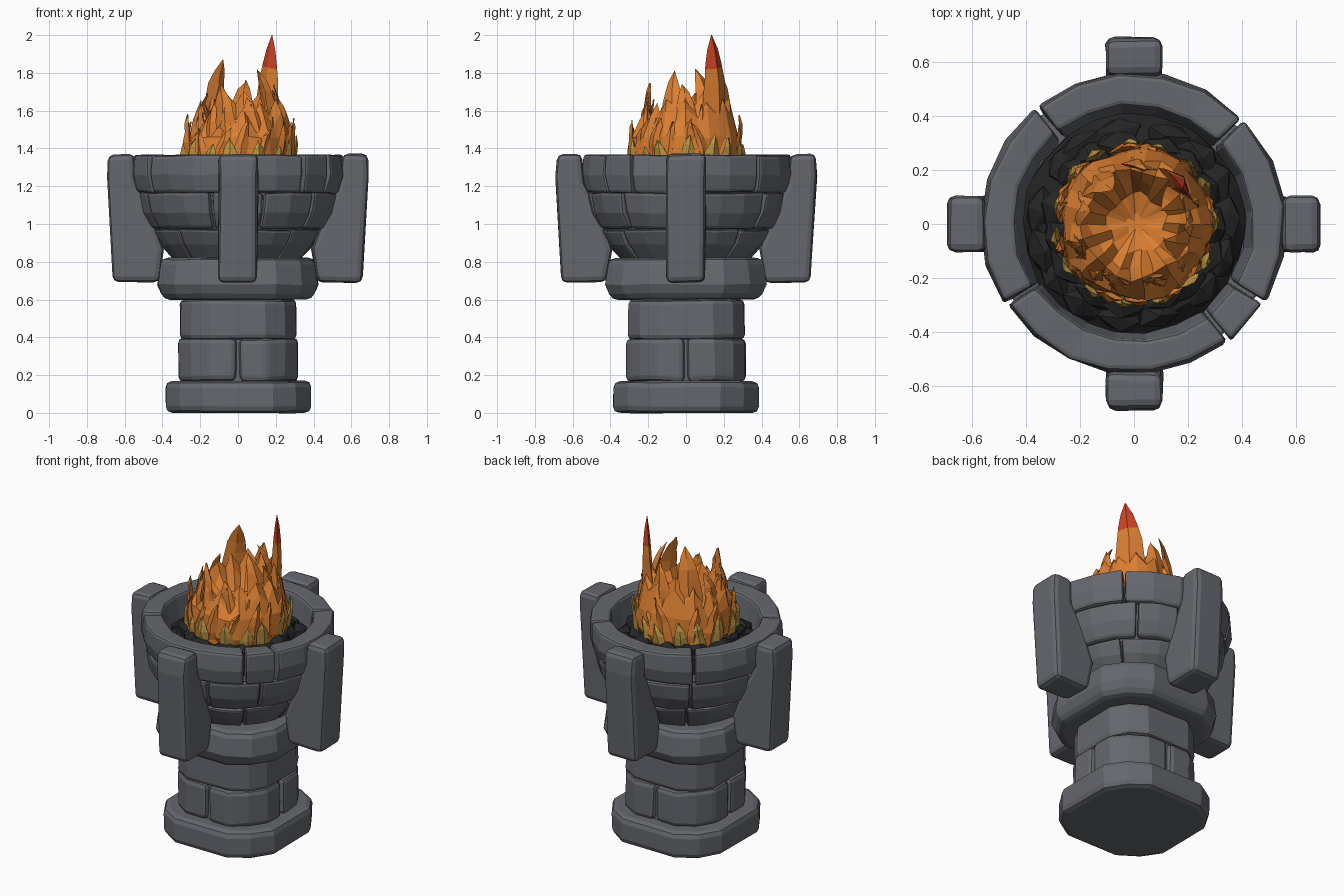
import bpy, bmesh, random
from math import sin, cos, pi, radians, atan2, hypot
from mathutils import Vector, Matrix

random.seed(4)
cube = bpy.data.objects.get("Cube")
if cube:
    bpy.data.objects.remove(cube, do_unlink=True)


def material(name, rgb):
    m = bpy.data.materials.new(name)
    m.use_nodes = True
    m.diffuse_color = (*rgb, 1)
    bsdf = next(n for n in m.node_tree.nodes if n.type == 'BSDF_PRINCIPLED')
    bsdf.inputs["Base Color"].default_value = (*rgb, 1)
    bsdf.inputs["Roughness"].default_value = 0.9
    return m


STONE = material("stone grey", (0.13, 0.137, 0.157))
COAL = material("coal black", (0.018, 0.018, 0.019))
ORANGE = material("flame orange", (0.72, 0.215, 0.032))
YELLOW = material("ember yellow", (0.52, 0.31, 0.055))
RED = material("flame red", (0.6, 0.055, 0.018))


def loft(bm, rings):
    """Skin a row of equal point rings and cap both ends."""
    vs = [[bm.verts.new(p) for p in ring] for ring in rings]
    n = len(vs[0])
    for a, b in zip(vs, vs[1:]):
        for i in range(n):
            j = (i + 1) % n
            bm.faces.new((a[i], a[j], b[j], b[i]))
    bm.faces.new(vs[0][::-1])
    bm.faces.new(vs[-1])


def finish(name, bm, mats, jitter=0.0, bevel=0.0):
    """Turn a bmesh into an object with a chipped, bevelled look."""
    for v in bm.verts:
        v.co += Vector([random.uniform(-jitter, jitter) for _ in range(3)])
    bmesh.ops.recalc_face_normals(bm, faces=bm.faces)
    me = bpy.data.meshes.new(name)
    bm.to_mesh(me)
    bm.free()
    for m in mats:
        me.materials.append(m)
    ob = bpy.data.objects.new(name, me)
    bpy.context.collection.objects.link(ob)
    if bevel:
        mod = ob.modifiers.new("worn edges", 'BEVEL')
        mod.width, mod.segments, mod.limit_method = bevel, 2, 'ANGLE'
        mod.angle_limit = radians(35)
    return ob


# Square pedestal slabs with rounded corners
def footprint(h, z):
    c, k = h * 0.52, h * 0.2
    corner = [(h, h - c), (h - k, h - k), (h - c, h)]
    return [(x * cos(q) - y * sin(q), x * sin(q) + y * cos(q), z)
            for q in (0, pi / 2, pi, 3 * pi / 2) for x, y in corner]


def slab(name, levels, bevel):
    bm = bmesh.new()
    loft(bm, [footprint(h, z) for h, z in levels])
    finish(name, bm, [STONE], 0.004, bevel)


slab("base_slab", [(0.385, 0), (0.385, 0.17)], 0.035)
slab("pedestal_core", [(0.285, 0.1), (0.285, 0.65)], 0)
slab("upper_pedestal_block", [(0.31, 0.39), (0.305, 0.6)], 0.025)
slab("capital_slab", [(0.395, 0.6), (0.425, 0.68), (0.405, 0.82)], 0.035)

# Four corner blocks with a joint in the middle of each side
for q in range(4):
    bm = bmesh.new()
    h, g = 0.315, 0.008
    plan = [(g, g), (h, g), (h, 0.15), (0.25, 0.25), (0.15, h), (g, h)]
    loft(bm, [[(x, y, z) for x, y in plan] for z in (0.165, 0.395)])
    bm.transform(Matrix.Rotation(q * pi / 2, 4, 'Z'))
    finish("pedestal_corner_block", bm, [STONE], 0.005, 0.028)


# Bowl made from three courses of curved bricks
def polar(r, a, z):
    return (r * cos(a), r * sin(a), z)


def course(name, section, joints, gap=0.012):
    for a0, a1 in zip(joints, joints[1:] + [joints[0] + 360]):
        a, b = radians(a0) + gap, radians(a1) - gap
        steps = max(1, round((a1 - a0) / 17))
        grow = random.uniform(-0.005, 0.008)
        bm = bmesh.new()
        loft(bm, [[polar(r + grow, a + (b - a) * i / steps, z) for r, z in section]
                  for i in range(steps + 1)])
        finish(name, bm, [STONE], 0.005, 0.016)


course("rim_brick", [(0.40, 1.165), (0.535, 1.165), (0.558, 1.26), (0.55, 1.365), (0.435, 1.365)],
       [-51, -31, 44, 130, 212])
course("middle_brick", [(0.36, 0.975), (0.465, 0.975), (0.512, 1.06), (0.535, 1.165), (0.40, 1.165)],
       [-75, -40, 5, 52, 80, 128, 170, 205, 254])
course("lower_brick", [(0.22, 0.81), (0.335, 0.81), (0.41, 0.89), (0.455, 0.97), (0.3, 0.97)],
       [-95, -50, -12, 40, 85, 125, 190, 225])

bm = bmesh.new()
loft(bm, [[polar(r, 2 * pi * i / 24, z) for i in range(24)]
          for r, z in ((0.27, 0.79), (0.39, 0.9), (0.48, 1.06), (0.5, 1.17))])
finish("bowl_core", bm, [STONE])

# Upright pillars on four sides
pillar_side = [(0.55, 1.37), (0.685, 1.37), (0.692, 1.25), (0.66, 0.69), (0.42, 0.69),
               (0.39, 0.87), (0.47, 1.08), (0.54, 1.22)]
for q in range(4):
    bm = bmesh.new()
    loft(bm, [[(x, y, z) for x, z in pillar_side] for y in (-0.103, 0.103)])
    bm.transform(Matrix.Rotation(q * pi / 2, 4, 'Z'))
    finish("pillar", bm, [STONE], 0.005, 0.03)

# Coal bed with broken lumps
bm = bmesh.new()
loft(bm, [[polar(r, 2 * pi * i / 20, z) for i in range(20)]
          for r, z in ((0.415, 1.1), (0.415, 1.2), (0.36, 1.25), (0.2, 1.28))])
for i in range(30):
    a = 2 * pi * i / 15 + random.uniform(-0.1, 0.1)
    r, z = ((0.345, 1.23) if i < 15 else (0.29, 1.265))
    place = (Matrix.Translation(polar(r, a, z)) @ Matrix.Rotation(a, 4, 'Z')
             @ Matrix.Diagonal((0.06, 0.09, 0.055, 1)))
    bmesh.ops.create_icosphere(bm, subdivisions=1, radius=1, matrix=place)
finish("coals", bm, [COAL], 0.011)


# Flame tongues: a diamond section swept along a bent path to a point
def tongue(bm, base, tip, width, thick, bulge=1.12, steps=6):
    B, T = Vector(base), Vector(tip)
    C = Vector((B.x * bulge, B.y * bulge, B.z + 0.6 * (T.z - B.z)))
    rings = []
    for i in range(steps + 1):
        t = i / steps
        p = B * (1 - t) ** 2 + C * 2 * t * (1 - t) + T * t * t
        a = atan2(p.y, p.x)
        out, side = Vector((cos(a), sin(a), 0)), Vector((-sin(a), cos(a), 0))
        s = max(0.02, (1 - t) ** 0.75 * (0.8 + 0.6 * t))
        rings.append([p + out * thick * s, p + side * width * s,
                      p - out * thick * s * 0.6, p - side * width * s])
    loft(bm, rings)


flame = bmesh.new()

# Hollow flame body, lower towards the front left
profile = [(0.24, 1.22), (0.285, 1.34), (0.275, 1.46), (0.24, 1.56),
           (0.2, 1.63), (0.165, 1.55), (0.11, 1.47), (0.03, 1.44)]
rings = []
for k, (r, z) in enumerate(profile):
    ring = []
    for i in range(26):
        a = 2 * pi * i / 26
        lift = (0.05 * cos(a - 1.1) + 0.035 * (-1) ** i) * (k in (3, 4, 5))
        x, y, zz = polar(r + 0.012 * sin(5 * a + k), a, z + lift)
        ring.append((x + 0.01, y, zz))
    rings.append(ring)
loft(flame, rings)

# Tall inner tongues: tip position, half width, half thickness
peaks = [((0.18, 0.135, 2.0), 0.12, 0.055), ((-0.08, 0.125, 1.87), 0.11, 0.045),
         ((0.1, 0.05, 1.82), 0.09, 0.04), ((-0.09, -0.19, 1.74), 0.09, 0.035),
         ((0.11, -0.06, 1.81), 0.1, 0.04), ((-0.16, 0.05, 1.69), 0.08, 0.035),
         ((0.04, 0.2, 1.76), 0.11, 0.04), ((0.19, -0.02, 1.74), 0.09, 0.04),
         ((0.05, -0.2, 1.67), 0.08, 0.035), ((-0.2, -0.08, 1.62), 0.07, 0.03)]
for tip, w, th in peaks:
    a = atan2(tip[1], tip[0]) + 0.15
    tongue(flame, polar(0.2, a, 1.36), tip, w, th, 1.12, 7)

# Outer ring of licking tongues with a slight swirl
for i in range(34):
    a = 2 * pi * i / 17 + random.uniform(-0.12, 0.12)
    outer = i < 17
    swirl = random.uniform(-0.25, 0.3)
    if outer:
        r, tr, z = 0.265, random.uniform(0.26, 0.3), random.uniform(1.47, 1.61)
    else:
        r, tr, z = 0.235, random.uniform(0.19, 0.24), random.uniform(1.56, 1.68)
    x, y, z = polar(tr, a + swirl, z)
    tongue(flame, polar(r, a, 1.26), (x + 0.01, y, z), 0.055, 0.03, 1.1)

# Red tips above a clean cut line
for v in flame.verts:
    if v.co.z < 1.8:
        v.co += Vector([random.uniform(-0.006, 0.006) for _ in range(3)])
bmesh.ops.bisect_plane(flame, geom=flame.verts[:] + flame.edges[:] + flame.faces[:],
                       plane_co=(0.1, 0, 1.84), plane_no=(0.2, 0, 1))
for f in flame.faces:
    c = f.calc_center_median()
    f.material_index = int(c.z + 0.2 * (c.x - 0.1) > 1.84)
finish("flame", flame, [ORANGE, RED])

# Short yellow tongues around the foot of the fire
bm = bmesh.new()
for i in range(15):
    a = 2 * pi * i / 15 + random.uniform(-0.1, 0.1)
    x, y, z = polar(0.3, a + random.uniform(-0.1, 0.1), random.uniform(1.41, 1.48))
    tongue(bm, polar(0.275, a, 1.25), (x + 0.01, y, z), 0.06, 0.028, 1.1, 4)
finish("ember_tongues", bm, [YELLOW], 0.005)
